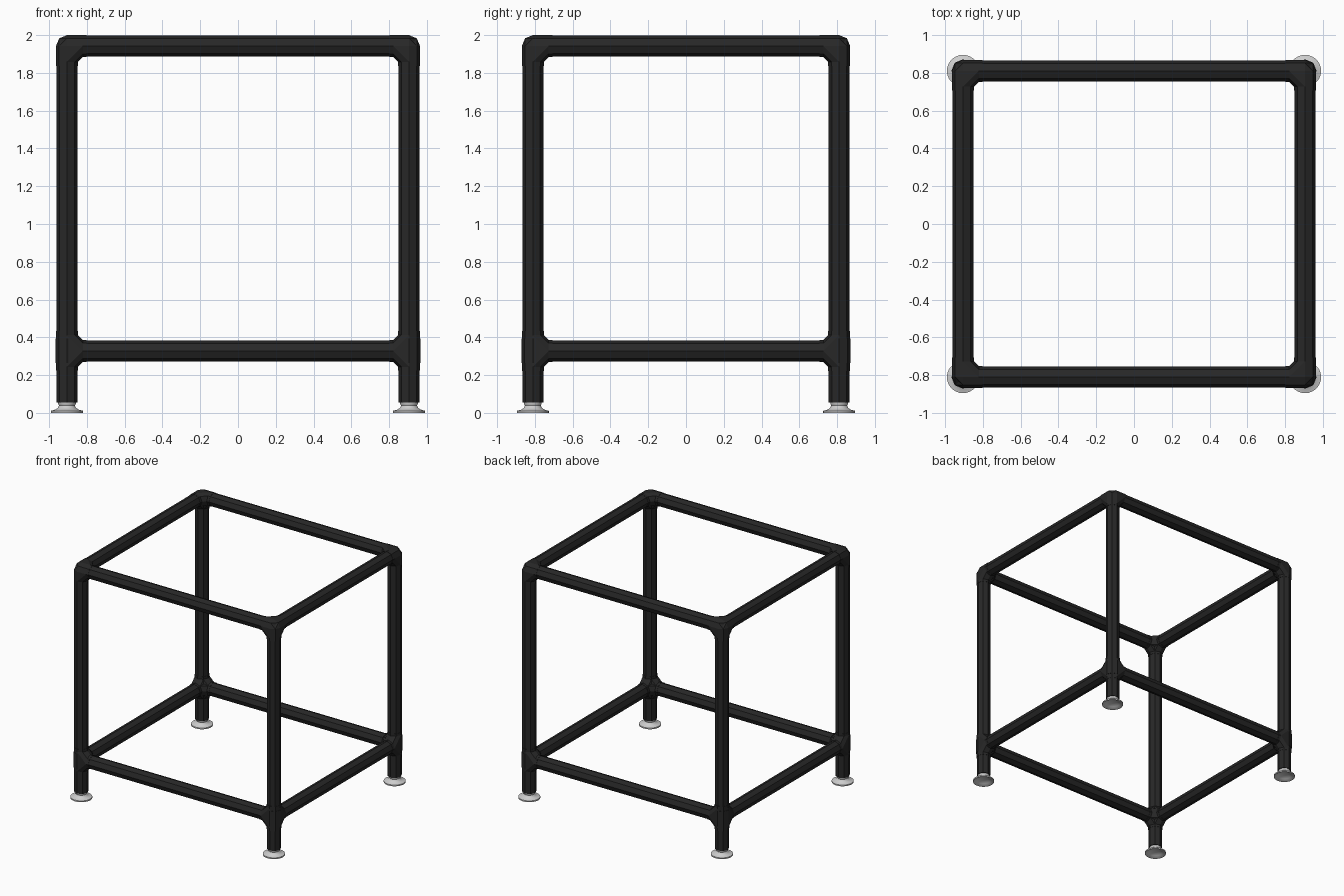
import bpy, bmesh, math
from mathutils import Vector

if "Cube" in bpy.data.objects:
    bpy.data.objects.remove(bpy.data.objects["Cube"], do_unlink=True)


def material(name, rgb, rough):
    m = bpy.data.materials.new(name)
    m.use_nodes = True
    m.diffuse_color = (*rgb, 1)
    shader = next(n for n in m.node_tree.nodes if n.type == 'BSDF_PRINCIPLED')
    shader.inputs["Base Color"].default_value = (*rgb, 1)
    shader.inputs["Roughness"].default_value = rough
    return m


BLACK = material("matt black", (0.02, 0.02, 0.02), 0.6)
SILVER = material("light silver", (0.62, 0.62, 0.62), 0.4)

# Frame centre lines and sizes
X, Y, TOP, LOW = 0.906, 0.811, 1.942, 0.328
TUBE, SLEEVE, ARM, FILLET = 0.0555, 0.058, 0.105, 0.084


def octagon(centre, axis, r):
    """Eight points round an axis, with corners on the other two axes."""
    axis = Vector(axis).normalized()
    u = Vector((axis.y, axis.z, axis.x))
    v = axis.cross(u)
    return [Vector(centre) + r * (math.cos(a) * u + math.sin(a) * v)
            for a in (k * math.pi / 4 for k in range(8))]


def hull(bm, points):
    verts = [bm.verts.new(p) for p in points]
    bmesh.ops.convex_hull(bm, input=verts)
    bmesh.ops.delete(bm, geom=[v for v in bm.verts if not v.link_faces],
                     context='VERTS')


def finish(name, bm, mat):
    bmesh.ops.dissolve_limit(bm, angle_limit=0.01, verts=bm.verts[:], edges=bm.edges[:])
    bmesh.ops.recalc_face_normals(bm, faces=bm.faces[:])
    mesh = bpy.data.meshes.new(name)
    bm.to_mesh(mesh)
    bm.free()
    mesh.materials.append(mat)
    obj = bpy.data.objects.new(name, mesh)
    bpy.context.collection.objects.link(obj)
    return obj


def tube(name, a, b):
    axis = Vector(b) - Vector(a)
    bm = bmesh.new()
    hull(bm, octagon(a, axis, TUBE) + octagon(b, axis, TUBE))
    return finish(name, bm, BLACK)


def fitting(name, centre, arms, hub=False):
    """Pipe connector: a sleeve per arm and a filleted web between arms."""
    c = Vector(centre)
    arms = [Vector(a) for a in arms]
    bm = bmesh.new()
    for i, a in enumerate(arms):
        hull(bm, octagon(c, a, SLEEVE) + octagon(c + a * ARM, a, SLEEVE))
        for b in arms[i + 1:]:
            if abs(a.dot(b)) < 0.5:
                points = []
                for d in (a, b):
                    points += octagon(c, d, SLEEVE) + octagon(c + d * FILLET, d, SLEEVE)
                hull(bm, points)
    if hub:  # slightly thicker middle of the tee
        z = Vector((0, 0, 0.065))
        hull(bm, octagon(c - z, z, 0.061) + octagon(c + z, z, 0.061))
    return finish(name, bm, BLACK)


def foot(name, x, y):
    """Flared levelling foot with a hollow underside."""
    profile = [(0.0, 0.06), (0.047, 0.06), (0.047, 0.048), (0.042, 0.038),
               (0.048, 0.026), (0.062, 0.017), (0.085, 0.011), (0.085, 0.0),
               (0.078, 0.0), (0.055, 0.012), (0.035, 0.022), (0.0, 0.022)]
    bm = bmesh.new()
    verts = [bm.verts.new((r, 0, z)) for r, z in profile]
    edges = [bm.edges.new(pair) for pair in zip(verts, verts[1:])]
    bmesh.ops.spin(bm, geom=verts + edges, cent=(0, 0, 0), axis=(0, 0, 1),
                   angle=math.tau, steps=28)
    bmesh.ops.remove_doubles(bm, verts=bm.verts[:], dist=0.0005)
    obj = finish(name, bm, SILVER)
    obj.location = (x, y, 0)
    bpy.ops.object.select_all(action='DESELECT')
    obj.select_set(True)
    bpy.context.view_layer.objects.active = obj
    bpy.ops.object.shade_smooth_by_angle(angle=math.radians(35))


# Corners: post, foot and two connectors each
for sx, side in ((-1, "right"), (1, "left")):
    for sy, end in ((-1, "front"), (1, "back")):
        x, y, tag = sx * X, sy * Y, f"{end}_{side}"
        along_x, along_y = (-sx, 0, 0), (0, -sy, 0)
        tube(f"post_{tag}", (x, y, 0.055), (x, y, TOP - 0.08))
        fitting(f"top_corner_{tag}", (x, y, TOP), [along_x, along_y, (0, 0, -1)])
        fitting(f"lower_tee_{tag}", (x, y, LOW),
                [along_x, along_y, (0, 0, 1), (0, 0, -1)], hub=True)
        foot(f"foot_{tag}", x, y)

# Horizontal rails of the upper and lower frames
GAP = 0.08
for z, level in ((TOP, "top"), (LOW, "lower")):
    for s, end in ((-1, "front"), (1, "back")):
        tube(f"{level}_rail_{end}", (GAP - X, s * Y, z), (X - GAP, s * Y, z))
    for s, side in ((-1, "right"), (1, "left")):
        tube(f"{level}_rail_{side}", (s * X, GAP - Y, z), (s * X, Y - GAP, z))
